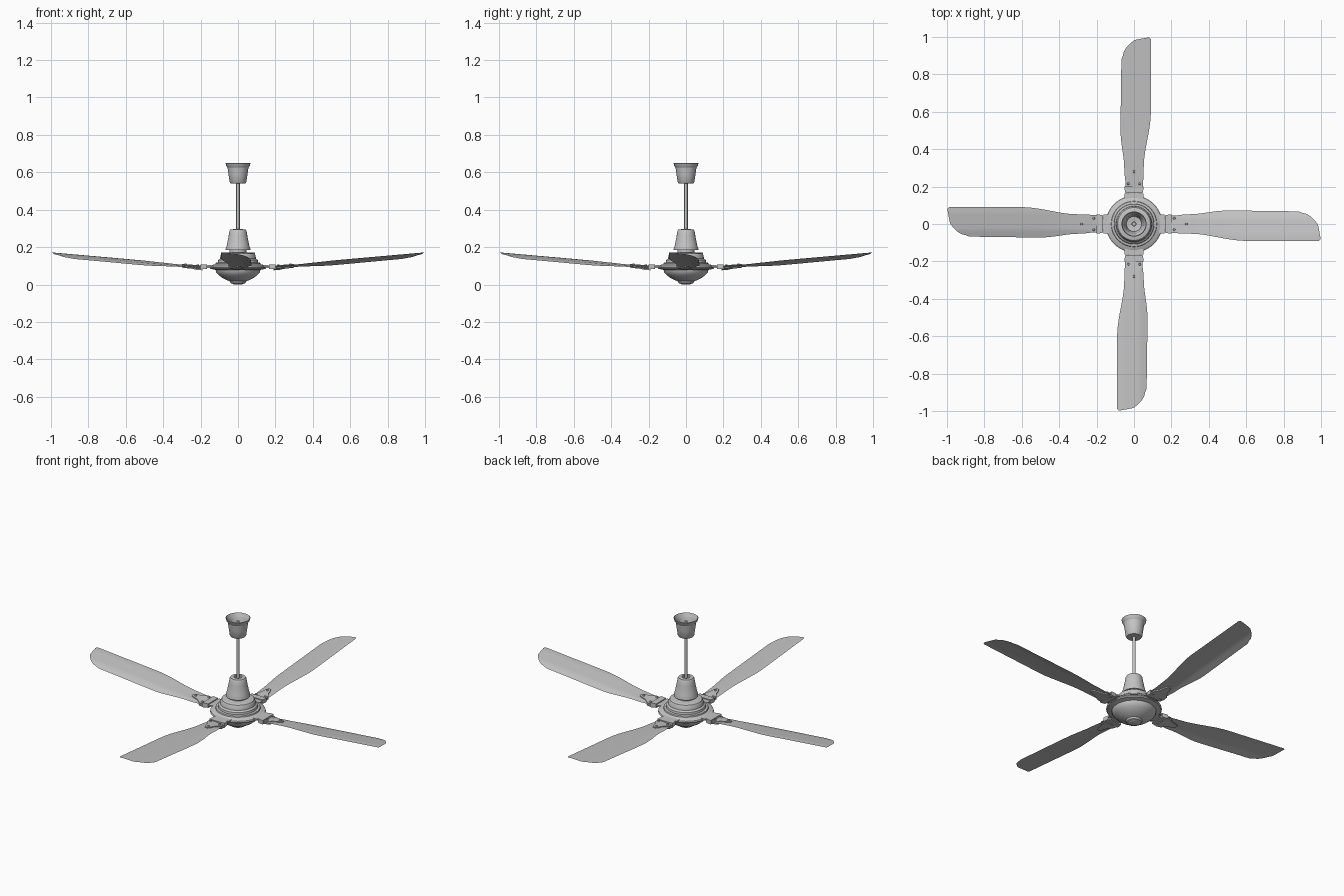
import bpy, bmesh, math
from mathutils import Matrix, Vector

cube = bpy.data.objects.get("Cube")
if cube:
    bpy.data.objects.remove(cube, do_unlink=True)

grey = bpy.data.materials.new("light_grey_enamel")
grey.use_nodes = True
COLOUR = (0.55, 0.55, 0.55, 1)
grey.diffuse_color = COLOUR
grey.node_tree.nodes["Principled BSDF"].inputs["Base Color"].default_value = COLOUR


def finish(name, bm, angle=30):
    bmesh.ops.recalc_face_normals(bm, faces=bm.faces)
    mesh = bpy.data.meshes.new(name)
    bm.to_mesh(mesh)
    bm.free()
    mesh.materials.append(grey)
    ob = bpy.data.objects.new(name, mesh)
    bpy.context.collection.objects.link(ob)
    bpy.ops.object.select_all(action='DESELECT')
    ob.select_set(True)
    bpy.context.view_layer.objects.active = ob
    bpy.ops.object.shade_smooth_by_angle(angle=math.radians(angle))
    return ob


def lathe(name, profile, steps=64):
    """Spin an (r, z) profile about the z axis."""
    bm = bmesh.new()
    verts = [bm.verts.new((r, 0, z)) for r, z in profile]
    edges = [bm.edges.new(pair) for pair in zip(verts, verts[1:])]
    bmesh.ops.spin(bm, geom=verts + edges, cent=(0, 0, 0), axis=(0, 0, 1),
                   angle=math.tau, steps=steps)
    bmesh.ops.remove_doubles(bm, verts=bm.verts, dist=0.0002)
    return finish(name, bm)


def interp(table, x):
    """Smooth interpolation through (x, value) pairs."""
    for (x0, a), (x1, b) in zip(table, table[1:]):
        if x <= x1:
            t = max(0, (x - x0) / (x1 - x0))
            return a + (b - a) * t * t * (3 - 2 * t)
    return table[-1][1]


def blade_z(x, y):
    """Upward slope, pitch and downturned edges of a blade."""
    bend = max(0, y - 0.03) * 0.18 + max(0, -0.06 - y) * 0.1
    return 0.092 + (x - 0.19) * 0.088 - 0.13 * y * min(1, x * 2) - bend


# Motor housing, shroud, rod and ceiling canopy
lathe("motor_housing", [
    (0, 0.004), (0.03, 0.004), (0.04, 0.008), (0.045, 0.018), (0.062, 0.024),
    (0.085, 0.036), (0.105, 0.052), (0.117, 0.066), (0.12, 0.078), (0.146, 0.084),
    (0.151, 0.09), (0.149, 0.098), (0.135, 0.105), (0.122, 0.109), (0.12, 0.116),
    (0.108, 0.118), (0.106, 0.13), (0.096, 0.138), (0.094, 0.155),
    (0.088, 0.165), (0.07, 0.17), (0, 0.17)])
lathe("bottom_cap", [(0, 0), (0.022, 0), (0.03, 0.004), (0.03, 0.01), (0, 0.01)], 32)
lathe("motor_neck", [(0.045, 0.165), (0.045, 0.19), (0, 0.19)], 32)
lathe("lower_shroud", [
    (0.058, 0.184), (0.066, 0.184), (0.066, 0.192), (0.06, 0.21), (0.05, 0.26),
    (0.046, 0.285), (0.041, 0.294), (0.022, 0.296), (0.02, 0.286), (0.04, 0.28),
    (0.058, 0.184)])
lathe("down_rod", [(0, 0.17), (0.0095, 0.17), (0.0095, 0.63), (0, 0.63)], 24)
lathe("ceiling_canopy", [
    (0.011, 0.541), (0.04, 0.541), (0.045, 0.548), (0.051, 0.59), (0.056, 0.625),
    (0.062, 0.632), (0.067, 0.648), (0.064, 0.65), (0.056, 0.634),
    (0.05, 0.622), (0.04, 0.556), (0.011, 0.552), (0.011, 0.541)])

# Blade outline: each edge as (distance from hub, sideways offset)
LEAD = [(0.19, 0.043), (0.3, 0.052), (0.52, 0.072), (0.92, 0.068), (0.97, 0.055), (1, 0.02)]
TRAIL = [(0.19, -0.048), (0.3, -0.052), (0.6, -0.09), (1, -0.09)]


def make_blade(name, turn):
    bm = bmesh.new()
    rows, cols = 44, 14
    grid = []
    for i in range(rows + 1):
        u = i / rows
        row = []
        for j in range(cols + 1):
            v = j / cols
            x = 0.19 + 0.8 * u
            lo, hi = interp(TRAIL, x), interp(LEAD, x)
            y = lo + (hi - lo) * v
            # Slanted tip with a rounded leading corner
            tip = 1 - 0.022 * v - 0.04 * max(0, (v - 0.7) / 0.3) ** 2
            tip -= 0.012 * max(0, (0.1 - v) / 0.1) ** 2
            x = 0.19 + (tip - 0.19) * u
            row.append(bm.verts.new((x, y, blade_z(x, y))))
        grid.append(row)
    for a, b in zip(grid, grid[1:]):
        for j in range(cols):
            bm.faces.new((a[j], b[j], b[j + 1], a[j + 1]))
    bmesh.ops.solidify(bm, geom=bm.faces[:], thickness=0.004)
    bm.transform(turn)
    finish(name, bm)


def plate(bm, outline, low, high, follow=False):
    """Extruded plate, optionally laid along the blade surface."""
    rings = []
    for h in (low, high):
        rings.append([bm.verts.new((x, y, h + (blade_z(x, y) if follow else 0)))
                      for x, y in outline])
    bm.faces.new(rings[0])
    bm.faces.new(rings[1])
    n = len(outline)
    for i in range(n):
        k = (i + 1) % n
        bm.faces.new((rings[0][i], rings[0][k], rings[1][k], rings[1][i]))


def mirrored(half):
    return half + [(x, -y) for x, y in reversed(half)]


def make_bracket(name, turn):
    bm = bmesh.new()
    # Mounting tab on the rim, cross bar and arrow-shaped blade holder
    plate(bm, mirrored([(0.11, 0.03), (0.175, 0.03)]), 0.088, 0.096)
    plate(bm, mirrored([(0.135, 0.05), (0.162, 0.05)]), 0.094, 0.103)
    plate(bm, mirrored([(0.165, 0.046), (0.185, 0.05), (0.2, 0.05)]), 0.082, 0.106)
    holder = mirrored([(0.19, 0.046), (0.225, 0.044), (0.25, 0.026), (0.285, 0.016), (0.3, 0.008)])
    plate(bm, holder, 0.002, 0.007, True)
    plate(bm, holder, -0.011, -0.004, True)
    # Screws through the holder
    for x, y in ((0.28, 0), (0.215, 0.03), (0.215, -0.03)):
        bmesh.ops.create_cone(bm, cap_ends=True, segments=12, radius1=0.007, radius2=0.005,
                              depth=0.006,
                              matrix=Matrix.Translation((x, y, blade_z(x, y) + 0.009)))
    bm.transform(turn)
    finish(name, bm)


for k, side in enumerate(("left", "back", "right", "front")):
    turn = Matrix.Rotation(k * math.pi / 2, 4, 'Z')
    make_blade(side + "_blade", turn)
    make_bracket(side + "_bracket", turn)
